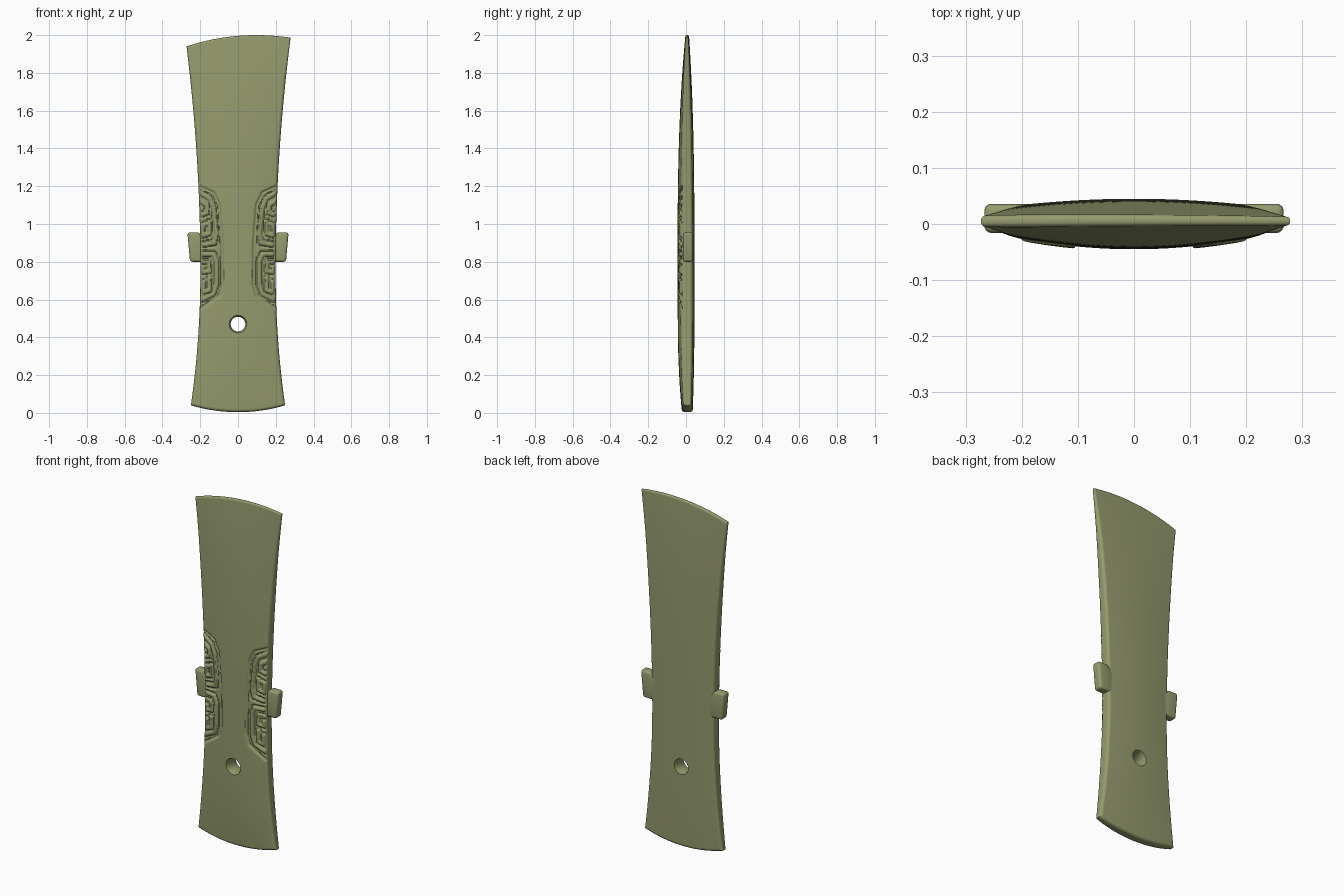
import bpy
import bmesh
import math
from mathutils import Vector
from mathutils.geometry import intersect_point_line

cube = bpy.data.objects.get("Cube")
if cube:
    bpy.data.objects.remove(cube, do_unlink=True)

# One olive jade colour
jade = bpy.data.materials.new("olive_jade")
jade.use_nodes = True
COLOUR = (0.30, 0.325, 0.155, 1)
jade.diffuse_color = COLOUR
bsdf = jade.node_tree.nodes["Principled BSDF"]
bsdf.inputs["Base Color"].default_value = COLOUR
bsdf.inputs["Roughness"].default_value = 0.6

HOLE_Z = 0.47
WAIST_Z = 0.75


def make_object(name, bm):
    bmesh.ops.recalc_face_normals(bm, faces=bm.faces)
    mesh = bpy.data.meshes.new(name)
    bm.to_mesh(mesh)
    bm.free()
    mesh.materials.append(jade)
    obj = bpy.data.objects.new(name, mesh)
    bpy.context.collection.objects.link(obj)
    return obj


def activate(obj):
    bpy.ops.object.select_all(action='DESELECT')
    obj.select_set(True)
    bpy.context.view_layer.objects.active = obj


def smooth(obj, degrees):
    activate(obj)
    bpy.ops.object.shade_smooth_by_angle(angle=math.radians(degrees))


# Carved scrollwork, as strokes on one side (distance from centre, height)
BORDER = [(.22, 1.205), (.13, 1.165), (.1, 1.1), (.085, .9), (.083, .68), (.1, .62), (.21, .545)]
SCROLLS = [
    [(.21, 1.17), (.15, 1.135), (.128, 1.08), (.114, .95), (.125, .9), (.18, .89)],
    [(.2, 1.12), (.165, 1.1), (.162, 1.06), (.19, 1.05)],
    [(.15, 1.01), (.15, .95), (.185, .94), (.188, .99), (.17, 1.0)],
    [(.18, .84), (.13, .84), (.114, .8), (.114, .68), (.13, .63), (.2, .595)],
    [(.19, .8), (.155, .8), (.15, .75), (.185, .745), (.185, .77)],
    [(.152, .71), (.152, .65), (.18, .64), (.182, .69)],
]


def stroke_distance(point, stroke):
    best = 1.0
    for a, b in zip(stroke, stroke[1:]):
        a, b = Vector((*a, 0)), Vector((*b, 0))
        near, t = intersect_point_line(point, a, b)
        near = a.lerp(b, min(max(t, 0), 1))
        best = min(best, (point - near).length)
    return best


def ease(value, low, high):
    t = min(max((value - low) / (high - low), 0), 1)
    return t * t * (3 - 2 * t)


def relief(x, z):
    """Raised scroll bands with a groove beside them, plus the border groove."""
    x = abs(x)
    if x < 0.05 or not 0.5 < z < 1.25:
        return 0
    point = Vector((x, z, 0))
    groove = -0.009 * (1 - ease(stroke_distance(point, BORDER), 0.002, 0.012))
    d = min(stroke_distance(point, s) for s in SCROLLS)
    band = 0.004 - 0.012 * ease(d, 0.006, 0.015) + 0.008 * ease(d, 0.016, 0.025)
    return min(groove, band) if groove < -0.001 else band


# Blade outline and thickness
def half_width(z):
    flare = 0.10 if z < WAIST_Z else 0.052
    return 0.199 + flare * (z - WAIST_Z) ** 2


def depth(z, middle, foot_loss, tip_loss):
    if z < 0.7:
        return middle - foot_loss * (1 - z / 0.7) ** 3
    return middle - tip_loss * ((z - 0.7) / 1.3) ** 3


def blade_point(s, level, front):
    """Point on the blade: s runs across from -1 to 1, level runs up from 0 to 2."""
    foot = 0.004 + 0.036 * s * s
    tip = 0.033 * (s - 0.35) ** 2
    z = level + foot * max(0, 1 - level / 0.4) - tip * max(0, (level - 1.5) / 0.5)
    w = half_width(z)
    x = s * w
    y_front = depth(z, 0.045, 0.024, 0.042) * (1 - 0.42 * s * s)
    y_back = depth(z, 0.045, 0.010, 0.029) * (1 - 0.25 * s * s)
    # Round the rim
    r = min(0.015, 0.42 * (y_front + y_back))
    edge = min(w - abs(x), z - foot, 2 - tip - z)
    edge = min(max(edge, 0), r)
    drop = r - math.sqrt(max(r * r - (r - edge) ** 2, 0))
    if front:
        return x, -y_front + drop - relief(x, z) * (1 - ease(abs(s), 0.94, 1)), z
    return x, y_back - drop, z


def spread(start, stop, count):
    return [start + (stop - start) * i / count for i in range(count)]


# Grid lines crowd towards the rim and the carving
side = [0.92 + 0.08 * math.sin(i * math.pi / 16) for i in range(9)]
across = [-s for s in reversed(side)] + spread(-0.92, 0.92, 80)[1:] + side
rim = [0.02 * (1 - math.cos(i * math.pi / 14)) for i in range(7)]
levels = (rim + spread(0.02, 0.5, 24) + spread(0.5, 1.24, 150)
          + spread(1.24, 1.98, 36) + [2 - t for t in reversed(rim)])

bm = bmesh.new()
sheets = [[[bm.verts.new(blade_point(s, v, front)) for s in across] for v in levels]
          for front in (True, False)]
for grid in sheets:
    for low, high in zip(grid, grid[1:]):
        for i in range(len(across) - 1):
            bm.faces.new((low[i], low[i + 1], high[i + 1], high[i]))


def outline(grid):
    return (grid[0] + [row[-1] for row in grid[1:-1]]
            + grid[-1][::-1] + [row[0] for row in grid[-2:0:-1]])


front_rim, back_rim = outline(sheets[0]), outline(sheets[1])
for i in range(len(front_rim)):
    bm.faces.new((front_rim[i - 1], front_rim[i], back_rim[i], back_rim[i - 1]))
blade = make_object("blade", bm)

# Flared hole drilled through the lower blade
bm = bmesh.new()
rings = []
for y, radius in ((-0.08, 0.062), (-0.025, 0.039), (0.025, 0.039), (0.08, 0.055)):
    angles = [math.tau * i / 40 for i in range(40)]
    rings.append([bm.verts.new((radius * math.cos(a), y, HOLE_Z + radius * math.sin(a)))
                  for a in angles])
for a, b in zip(rings, rings[1:]):
    for i in range(len(a)):
        bm.faces.new((a[i - 1], a[i], b[i], b[i - 1]))
bm.faces.new(rings[0])
bm.faces.new(rings[-1])
drill = make_object("hole_cutter", bm)
drill.hide_render = True
cut = blade.modifiers.new("hole", 'BOOLEAN')
cut.operation = 'DIFFERENCE'
cut.solver = 'EXACT'
cut.object = drill
activate(blade)
bpy.ops.object.modifier_apply(modifier=cut.name)
bpy.data.objects.remove(drill, do_unlink=True)
smooth(blade, 50)

# Side lugs, slightly narrower at the lower end
for name, sign in (("left_lug", 1), ("right_lug", -1)):
    bm = bmesh.new()
    profile = [(0.17, 0.80), (0.254, 0.80), (0.268, 0.955), (0.205, 0.955), (0.17, 0.92)]
    base = bm.faces.new([bm.verts.new((sign * x, -0.016, z)) for x, z in profile])
    grown = bmesh.ops.extrude_face_region(bm, geom=[base])
    top = [v for v in grown["geom"] if isinstance(v, bmesh.types.BMVert)]
    bmesh.ops.translate(bm, verts=top, vec=(0, 0.052, 0))
    lug = make_object(name, bm)
    bevel = lug.modifiers.new("rounding", 'BEVEL')
    bevel.width = 0.013
    bevel.segments = 4
    activate(lug)
    bpy.ops.object.modifier_apply(modifier=bevel.name)
    smooth(lug, 50)
